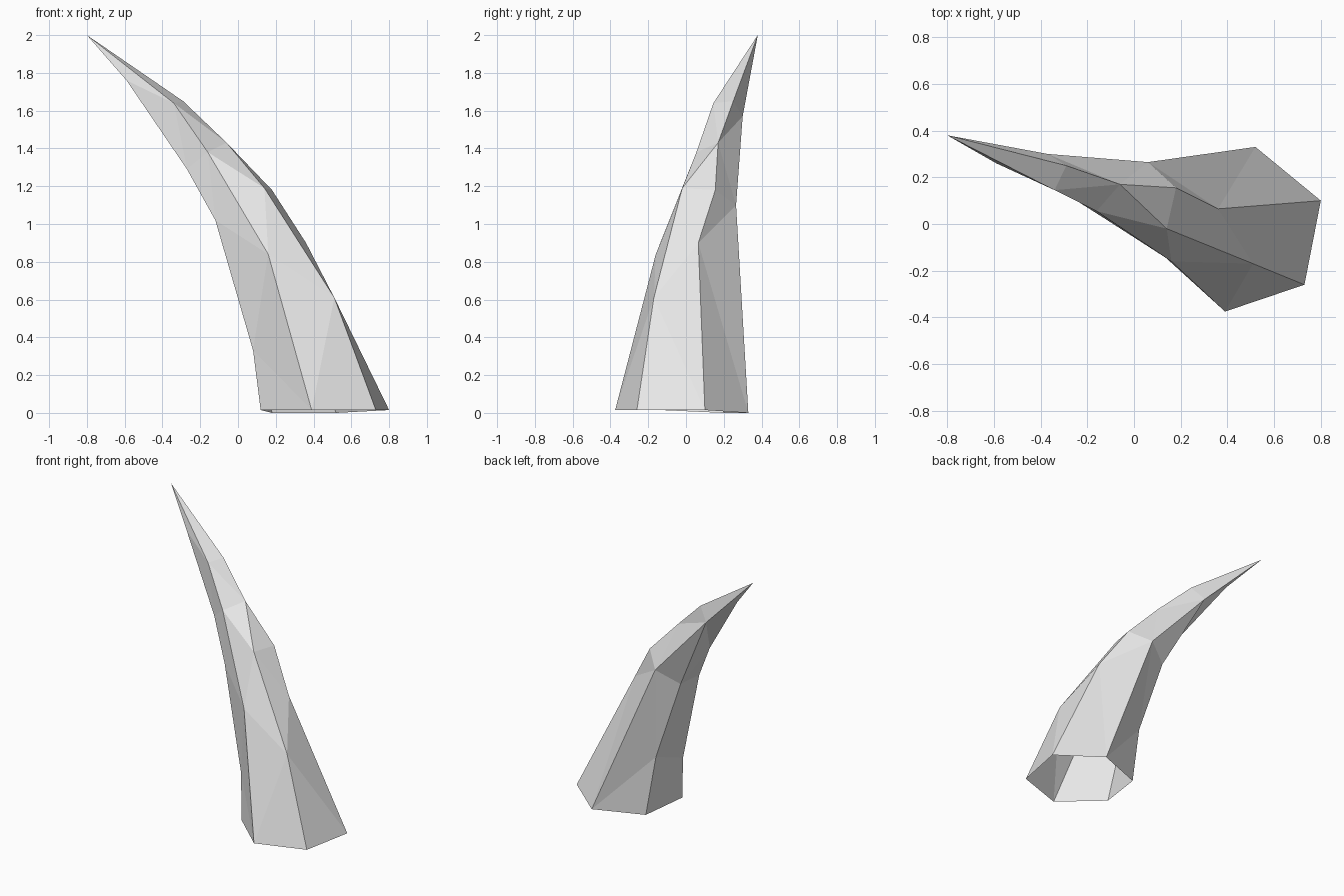
import bpy
import bmesh
from mathutils import Vector

cube = bpy.data.objects.get("Cube")
if cube:
    bpy.data.objects.remove(cube, do_unlink=True)

# Single bone-grey material
bone = bpy.data.materials.new("bone_grey")
bone.use_nodes = True
bone.diffuse_color = (0.8, 0.8, 0.8, 1)
bone.node_tree.nodes["Principled BSDF"].inputs["Base Color"].default_value = bone.diffuse_color

# Points where neighbouring ridges merge
tip = (-.8, .38, 2)
crest = [(-.06, .17, 1.43), (-.29, .25, 1.65), tip]
hollow = [(-.37, .3, 1.57), tip]

# Six ridges running from the open base to the tip, counter-clockwise from above
outer_ridge = [(.8, .1, .015), (.36, .065, .9), (.18, .155, 1.18)] + crest
back_ridge = [(.52, .33, 0), (.06, .265, 1.1)] + hollow
inner_back_ridge = [(.18, .2, 0), (.11, .185, .43), (-.09, .19, 1.01)] + hollow
inner_ridge = [(.12, -.13, .015), (.08, -.08, .33), (-.12, .02, 1.02),
               (-.27, .115, 1.29), (-.59, .26, 1.76), tip]
front_ridge = [(.39, -.375, .015), (.16, -.16, .84), (-.16, .055, 1.38),
               (-.34, .145, 1.64), tip]
outer_front_ridge = [(.73, -.26, .015), (.51, -.17, .61), (.14, -.02, 1.19)] + crest
ridges = [outer_ridge, back_ridge, inner_back_ridge,
          inner_ridge, front_ridge, outer_front_ridge]

bm = bmesh.new()
verts = {}


def vert(point):
    """Reuse the vertex wherever ridges share a point."""
    if point not in verts:
        verts[point] = bm.verts.new(point)
    return verts[point]


def span(a, b):
    return (Vector(a) - Vector(b)).length


def bridge(left, right):
    """Zip two ridges together with facets, always taking the shorter diagonal."""
    i = j = 0
    while i < len(left) - 1 or j < len(right) - 1:
        if j == len(right) - 1:
            climb_left = True
        elif i == len(left) - 1:
            climb_left = False
        else:
            climb_left = span(left[i + 1], right[j]) <= span(left[i], right[j + 1])
        corner = left[i + 1] if climb_left else right[j + 1]
        facet = (left[i], right[j], corner)
        if len(set(facet)) == len(facet):
            bm.faces.new([vert(p) for p in facet])
        i, j = (i + 1, j) if climb_left else (i, j + 1)


for left, right in zip(ridges, ridges[1:] + ridges[:1]):
    bridge(left, right)

# Flat-shaded curved horn, open at the base
mesh = bpy.data.meshes.new("curved_horn")
bm.to_mesh(mesh)
bm.free()
mesh.materials.append(bone)
horn = bpy.data.objects.new("curved_horn", mesh)
bpy.context.collection.objects.link(horn)
